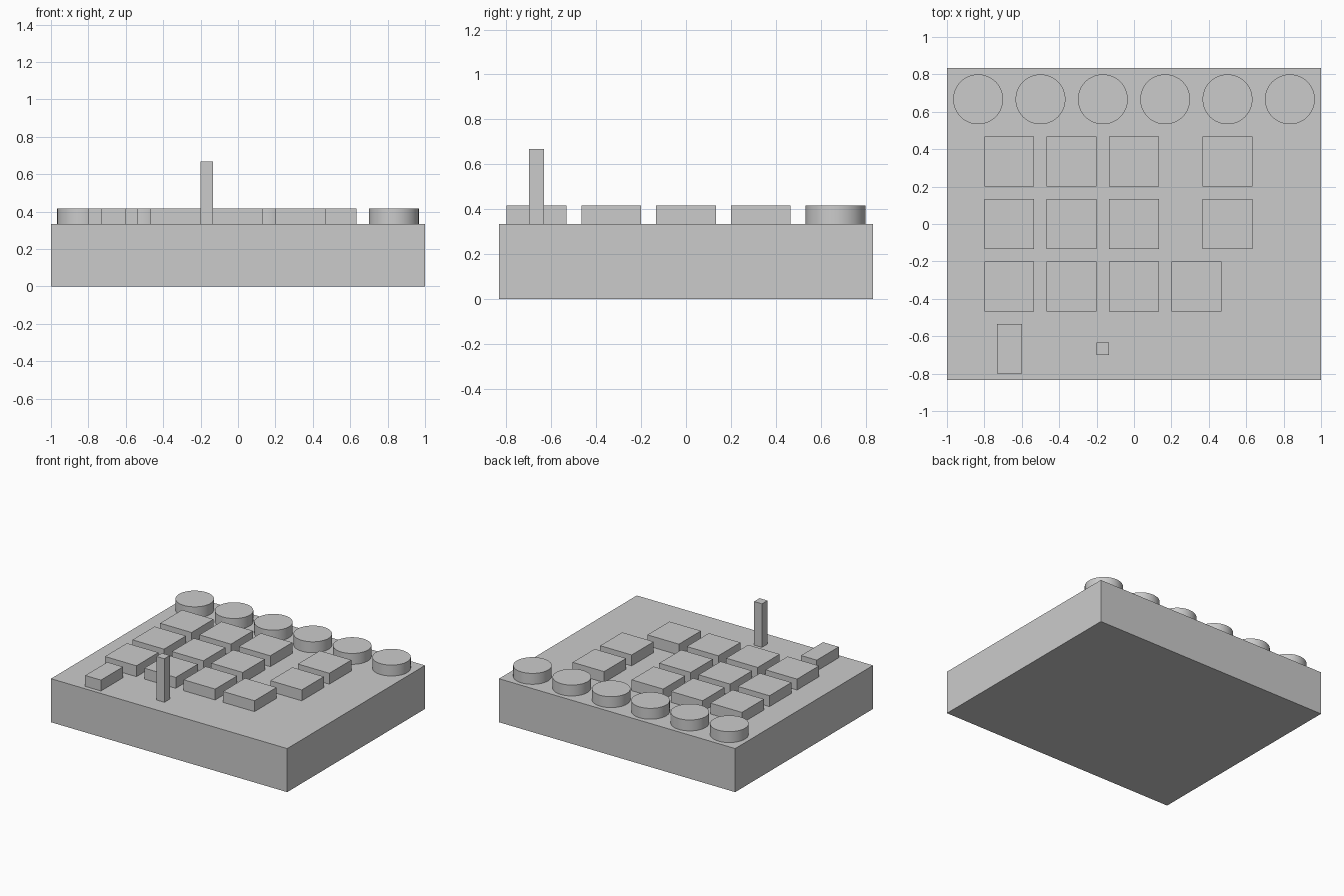
import bpy

if "Cube" in bpy.data.objects:
    bpy.data.objects.remove(bpy.data.objects["Cube"])

U = 1 / 15                 # modelling unit: the body is 30 x 25 x 5 units
TOP = 5 * U                # top surface of the body
KEY_H = 1.25 * U           # height of keys and knobs


def box(name, x, y, z0, sx, sy, sz):
    bpy.ops.mesh.primitive_cube_add(size=1, location=(x, y, z0 + sz / 2))
    ob = bpy.context.object
    ob.name = name
    ob.scale = (sx, sy, sz)
    bpy.ops.object.transform_apply(location=False, rotation=False, scale=True)
    return ob


def knob(name, x, y):
    bpy.ops.mesh.primitive_cylinder_add(vertices=64, radius=2 * U, depth=KEY_H,
                                        location=(x, y, TOP + KEY_H / 2))
    bpy.context.object.name = name
    bpy.ops.object.shade_smooth_by_angle()


# Panel body
box("panel_body", 0, 0, 0, 30 * U, 25 * U, TOP)

# Row of round knobs along the back
for i in range(6):
    knob(f"round_knob_{i + 1}", (-12.5 + 5 * i) * U, 10 * U)

# Square keys: three rows, the last key of the upper two rows set apart
key_rows = {5: (-10, -5, 0, 7.5), 0: (-10, -5, 0, 7.5), -5: (-10, -5, 0, 5)}
for r, (y, xs) in enumerate(key_rows.items()):
    for c, x in enumerate(xs):
        box(f"square_key_{r + 1}_{c + 1}", x * U, y * U, TOP, 4 * U, 4 * U, KEY_H)

# Narrow switch and upright lever at the front
box("narrow_switch", -10 * U, -10 * U, TOP, 2 * U, 4 * U, KEY_H)
box("upright_lever", -2.5 * U, -10 * U, TOP, U, U, 5 * U)
